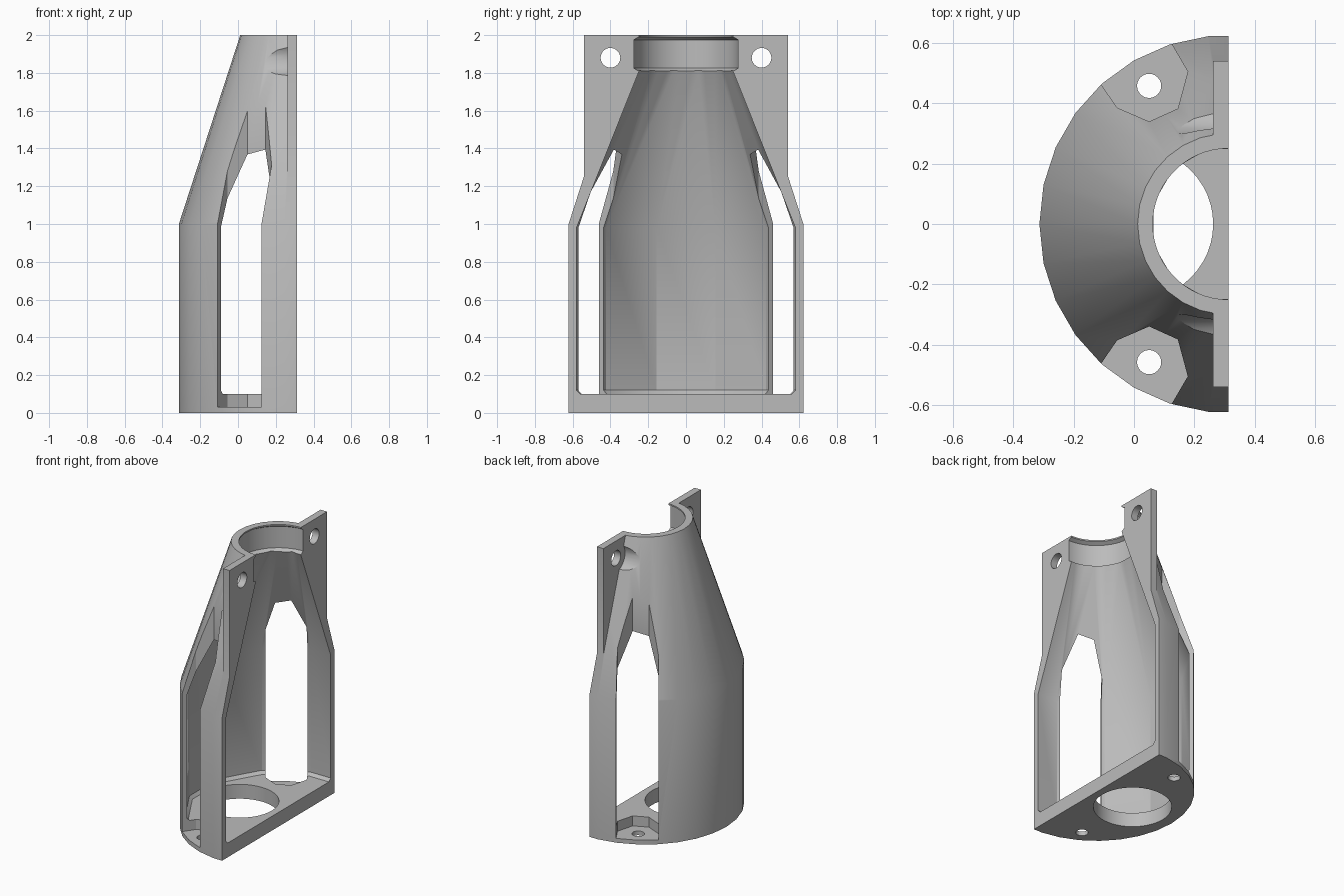
import bpy, bmesh, math
from mathutils import Matrix, Vector

cube = bpy.data.objects.get("Cube")
if cube:
    bpy.data.objects.remove(cube, do_unlink=True)

AXIS_X = 0.312          # centre of revolution, also the split plane
FLANGE_X = 0.262        # back of the bolt flange

grey = bpy.data.materials.new("plain grey")
grey.use_nodes = True
grey.diffuse_color = (0.5, 0.5, 0.5, 1)
grey.node_tree.nodes["Principled BSDF"].inputs["Base Color"].default_value = (0.5, 0.5, 0.5, 1)


def make(name, bm):
    bmesh.ops.recalc_face_normals(bm, faces=bm.faces)
    mesh = bpy.data.meshes.new(name)
    bm.to_mesh(mesh)
    bm.free()
    mesh.materials.append(grey)
    obj = bpy.data.objects.new(name, mesh)
    bpy.context.collection.objects.link(obj)
    return obj


def stack(name, rings):
    """Closed solid through a list of equal-length point rings."""
    bm = bmesh.new()
    loops = [[bm.verts.new(p) for p in ring] for ring in rings]
    count = len(loops[0])
    for low, high in zip(loops, loops[1:]):
        for i in range(count):
            j = (i + 1) % count
            bm.faces.new((low[i], low[j], high[j], high[i]))
    bm.faces.new(loops[0][::-1])
    bm.faces.new(loops[-1])
    return make(name, bm)


def revolve(name, profile, sides, turn=0.0, centre=(AXIS_X, 0)):
    angles = [turn + math.tau * i / sides for i in range(sides)]
    return stack(name, [[(centre[0] + r * math.cos(a), centre[1] + r * math.sin(a), z)
                         for a in angles] for r, z in profile])


def box(name, low, high):
    bm = bmesh.new()
    bmesh.ops.create_cube(bm, size=1)
    low, high = Vector(low), Vector(high)
    bmesh.ops.scale(bm, vec=high - low, verts=bm.verts)
    bmesh.ops.translate(bm, vec=(low + high) / 2, verts=bm.verts)
    return make(name, bm)


def rod_x(name, radius, x0, x1, y, z, sides):
    bm = bmesh.new()
    bmesh.ops.create_cone(bm, cap_ends=True, segments=sides, radius1=radius,
                          radius2=radius, depth=x1 - x0)
    bm.transform(Matrix.Translation(((x0 + x1) / 2, y, z)) @ Matrix.Rotation(math.pi / 2, 4, 'Y'))
    return make(name, bm)


def combine(target, tool, operation='DIFFERENCE'):
    tool.hide_render = True
    mod = target.modifiers.new(tool.name, 'BOOLEAN')
    mod.operation, mod.solver, mod.object = operation, 'EXACT', tool
    bpy.context.view_layer.objects.active = target
    bpy.ops.object.modifier_apply(modifier=mod.name)
    bpy.data.objects.remove(tool, do_unlink=True)


# Outer shell: straight body with a tapered shoulder
shell = revolve("half_housing", [(0.625, 0), (0.625, 1), (0.3, 2)], 30)

# Bolt flange along the split plane
combine(shell, box("flange", (FLANGE_X, -0.54, 1.2), (0.4, 0.54, 2)), 'UNION')

# Twelve-sided cavity with a chamfered floor
combine(shell, revolve("cavity", [(0.58, 0.1), (0.6, 0.12), (0.6, 0.98), (0.257, 1.81),
                                  (0.25, 1.84)], 12, math.radians(15)))

# Round collar seat and mouth
combine(shell, revolve("collar_seat", [(0.25, 1.81), (0.276, 1.825), (0.276, 1.975),
                                       (0.25, 1.99), (0.25, 2.1)], 60))

# Round opening in the floor
combine(shell, revolve("floor_opening", [(0.25, -0.1), (0.25, 0.3)], 48, 0, (0.012, 0)))

# Split the housing in half
combine(shell, box("split", (AXIS_X, -1, -1), (2, 1, 3)))

# Mirrored side windows, screw holes and flange bolt holes
pocket = [(-0.16, 0.537), (-0.106, 0.458), (-0.056, 0.385), (0.05, 0.339),
          (0.145, 0.382), (0.178, 0.504), (0.126, 0.593), (0.07, 0.69)]
for side in (1, -1):
    combine(shell, stack("side_window", [[(x, side * y, z) for x, y in pocket]
                                         for z in (0.03, 2.2)]))
    combine(shell, revolve("screw_hole", [(0.04, -0.1), (0.04, 0.2)], 24, 0, (0.05, side * 0.457)))
    combine(shell, rod_x("bolt_head_clearance", 0.1, 0, FLANGE_X, side * 0.4, 1.88, 32))
    combine(shell, rod_x("bolt_hole", 0.052, 0.2, 0.4, side * 0.4, 1.88, 32))

# Smooth curved surfaces, crisp corners
bpy.ops.object.select_all(action='DESELECT')
shell.select_set(True)
bpy.context.view_layer.objects.active = shell
bpy.ops.object.shade_smooth_by_angle(angle=math.radians(29))
